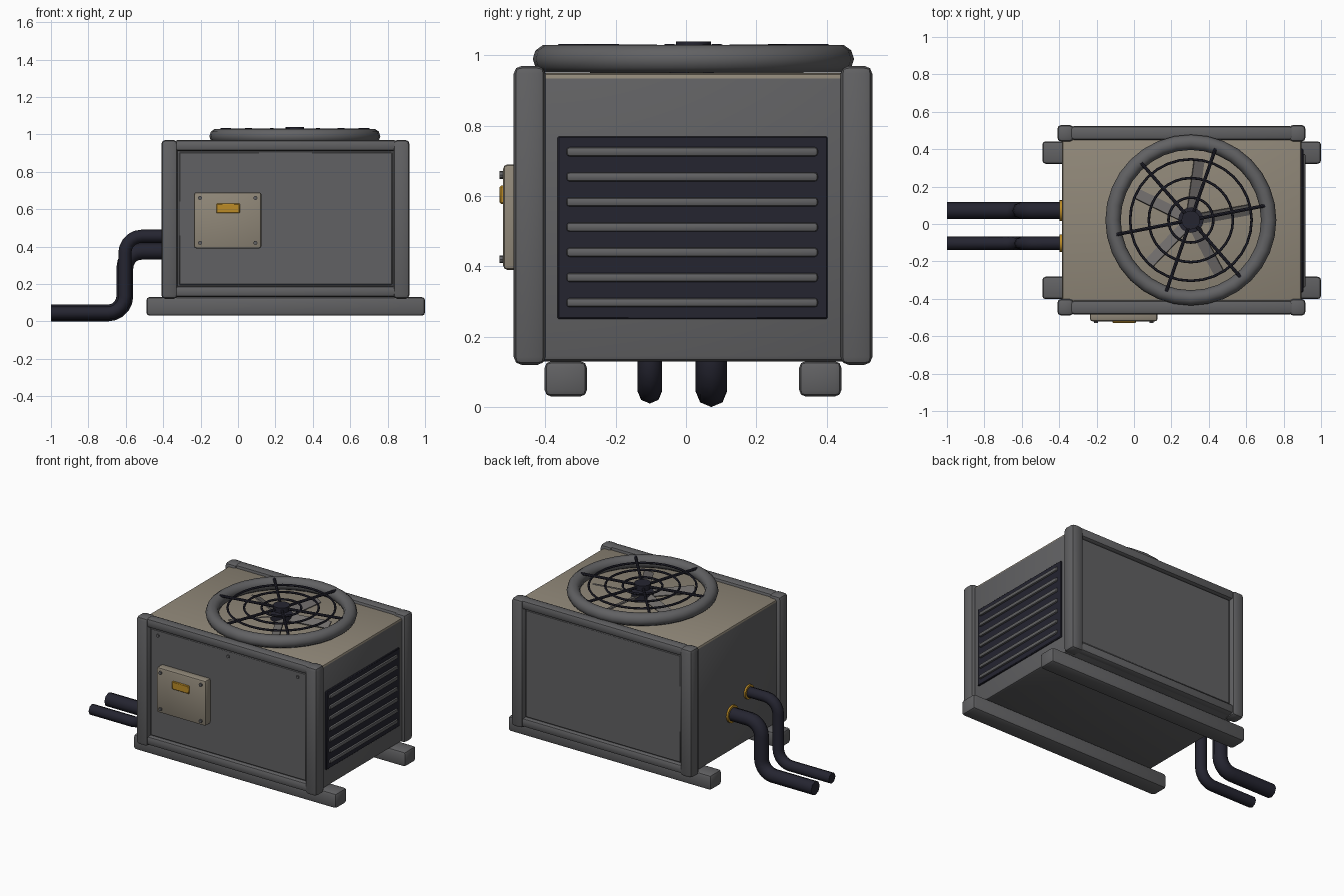
import bpy, bmesh
from math import radians, cos, sin, pi
from mathutils import Matrix, Vector

if "Cube" in bpy.data.objects:
    bpy.data.objects.remove(bpy.data.objects["Cube"])


def material(name, *rgb):
    m = bpy.data.materials.new(name)
    m.use_nodes = True
    m.diffuse_color = (*rgb, 1)
    m.node_tree.nodes["Principled BSDF"].inputs["Base Color"].default_value = (*rgb, 1)
    return m


GREY = material("grey paint", 0.12, 0.12, 0.125)
BEIGE = material("beige paint", 0.28, 0.245, 0.19)
DARK = material("dark plastic", 0.018, 0.018, 0.03)
BRASS = material("brass", 0.50, 0.26, 0.02)
STEEL = material("blade steel", 0.16, 0.15, 0.145)


def finish(name, bm, mat, smooth=True):
    mesh = bpy.data.meshes.new(name)
    bm.to_mesh(mesh)
    bm.free()
    ob = bpy.data.objects.new(name, mesh)
    bpy.context.collection.objects.link(ob)
    mesh.materials.append(mat)
    if smooth:
        bpy.ops.object.select_all(action="DESELECT")
        ob.select_set(True)
        bpy.context.view_layer.objects.active = ob
        bpy.ops.object.shade_smooth_by_angle(angle=radians(40))
    return ob


def box(name, x, y, z, mat, bevel=0.0, segments=2):
    """Box from (min, max) ranges, with rounded edges."""
    bm = bmesh.new()
    size = [b - a for a, b in (x, y, z)]
    mid = [(a + b) / 2 for a, b in (x, y, z)]
    bmesh.ops.create_cube(bm, size=1, matrix=Matrix.Translation(mid) @ Matrix.Diagonal((*size, 1)))
    if bevel:
        bmesh.ops.bevel(bm, geom=bm.edges[:], offset=bevel, segments=segments,
                        profile=0.5, affect="EDGES")
    return finish(name, bm, mat)


def cylinder(name, start, end, radius, mat, sides=12):
    a, b = Vector(start), Vector(end)
    bm = bmesh.new()
    turn = (b - a).to_track_quat("Z", "Y").to_matrix().to_4x4()
    bmesh.ops.create_cone(bm, cap_ends=True, segments=sides, radius1=radius, radius2=radius,
                          depth=(b - a).length, matrix=Matrix.Translation((a + b) / 2) @ turn)
    return finish(name, bm, mat)


def ring(name, centre, major, minor, mat, sides, tube):
    bpy.ops.mesh.primitive_torus_add(location=centre, major_radius=major, minor_radius=minor,
                                     major_segments=sides, minor_segments=tube)
    ob = bpy.context.object
    ob.name = name
    ob.data.materials.append(mat)
    bpy.ops.object.shade_smooth_by_angle(angle=radians(50))


def pipe(name, y, top, radius):
    """Swept pipe leaving the wall, dropping down and running along the ground."""
    base, drop, r, steps = 0.045, -0.605, 0.09, 5
    path = [(-0.37, top)]
    for i in range(steps + 1):
        a = pi / 2 * i / steps
        path.append((drop + r - r * sin(a), top - r + r * cos(a)))
    for i in range(steps + 1):
        a = pi / 2 * i / steps
        path.append((drop - r + r * cos(a), base + r - r * sin(a)))
    path.append((-1.0, base))
    curve = bpy.data.curves.new(name, "CURVE")
    curve.dimensions = "3D"
    curve.bevel_depth = radius
    curve.bevel_resolution = 2
    curve.use_fill_caps = True
    spline = curve.splines.new("POLY")
    spline.points.add(len(path) - 1)
    for p, (x, z) in zip(spline.points, path):
        p.co = (x, y, z, 1)
        p.radius = 1
    curve.materials.append(DARK)
    ob = bpy.data.objects.new(name, curve)
    bpy.context.collection.objects.link(ob)
    # Brass collar where the pipe meets the wall
    cylinder(name + "_collar", (-0.38, y, top), (-0.397, y, top), radius + 0.012, BRASS, 16)


# Cabinet with a beige lid
MID_Y = 0.02
cabinet = box("cabinet", (-0.385, 0.895), (-0.455, 0.495), (0.13, 0.95), GREY, 0.015)
cabinet.data.materials.append(BEIGE)
for f in cabinet.data.polygons:
    f.material_index = int(f.normal.z > 0.3)

# Corner posts, rails, panels and skids, front and back
for side, label in ((-1, "front"), (1, "back")):
    def span(a, b):
        return sorted((MID_Y + side * a, MID_Y + side * b))
    for x, end in ((-0.41, "right"), (0.83, "left")):
        box(f"{label}_{end}_post", (x, x + 0.087), span(0.42, 0.51), (0.12, 0.97), GREY, 0.022)
    for z, level in ((0.13, "bottom"), (0.91, "top")):
        box(f"{label}_{level}_rail", (-0.34, 0.85), span(0.43, 0.503), (z, z + 0.06), GREY, 0.018)
    box(f"{label}_panel", (-0.315, 0.825), span(0.47, 0.485), (0.195, 0.905), GREY, 0.004, 1)
    box(f"{label}_skid", (-0.49, 1.0), span(0.302, 0.422), (0.03, 0.13), GREY, 0.018)

# Panel screws
for x in (-0.26, 0.255, 0.765):
    cylinder("panel_screw", (x, -0.46, 0.87), (x, -0.472, 0.87), 0.01, GREY, 8)

# Control box with label plate and screws
box("control_box", (-0.235, 0.125), (-0.52, -0.46), (0.39, 0.69), BEIGE, 0.012)
box("label_plate", (-0.115, 0.01), (-0.53, -0.515), (0.578, 0.63), BRASS, 0.004, 1)
for x in (-0.203, 0.093):
    for z in (0.42, 0.66):
        cylinder("control_box_screw", (x, -0.51, z), (x, -0.53, z), 0.011, GREY, 8)

# Louvred vent on the left side
box("vent_panel", (0.885, 0.905), (-0.365, 0.403), (0.25, 0.77), DARK, 0.004, 1)
for i in range(7):
    z = 0.297 + i * 0.0715
    box("vent_slat", (0.89, 0.917), (-0.34, 0.375), (z - 0.013, z + 0.013), GREY, 0.009)

# Fan shroud and guard
FX, FY, GUARD = 0.304, 0.021, 1.02
ring("fan_shroud", (FX, FY, 0.99), 0.416, 0.041, GREY, 32, 10)
for r in (0.12, 0.225, 0.325):
    ring("guard_ring", (FX, FY, GUARD), r, 0.007, DARK, 32, 6)
for i in range(6):
    a = radians(11 + 60 * i)
    cylinder("guard_spoke", (FX, FY, GUARD),
             (FX + 0.405 * cos(a), FY + 0.405 * sin(a), GUARD + 0.004), 0.009, DARK, 8)
cylinder("guard_hub", (FX, FY, 1.005), (FX, FY, 1.04), 0.05, DARK, 16)

# Fan below the guard: hub and five pitched blades
cylinder("fan_hub", (FX, FY, 0.945), (FX, FY, 0.985), 0.068, DARK, 16)
for i in range(5):
    bm = bmesh.new()
    place = (Matrix.Translation((FX, FY, 0.967)) @ Matrix.Rotation(radians(10 + 72 * i), 4, "Z")
             @ Matrix.Translation((0.19, 0, 0)) @ Matrix.Rotation(radians(25), 4, "X")
             @ Matrix.Diagonal((0.26, 0.06, 0.008, 1)))
    bmesh.ops.create_cube(bm, size=1, matrix=place)
    finish("fan_blade", bm, STEEL, smooth=False)

# Pipes on the right side
pipe("large_pipe", 0.072, 0.375, 0.045)
pipe("small_pipe", -0.103, 0.455, 0.035)
